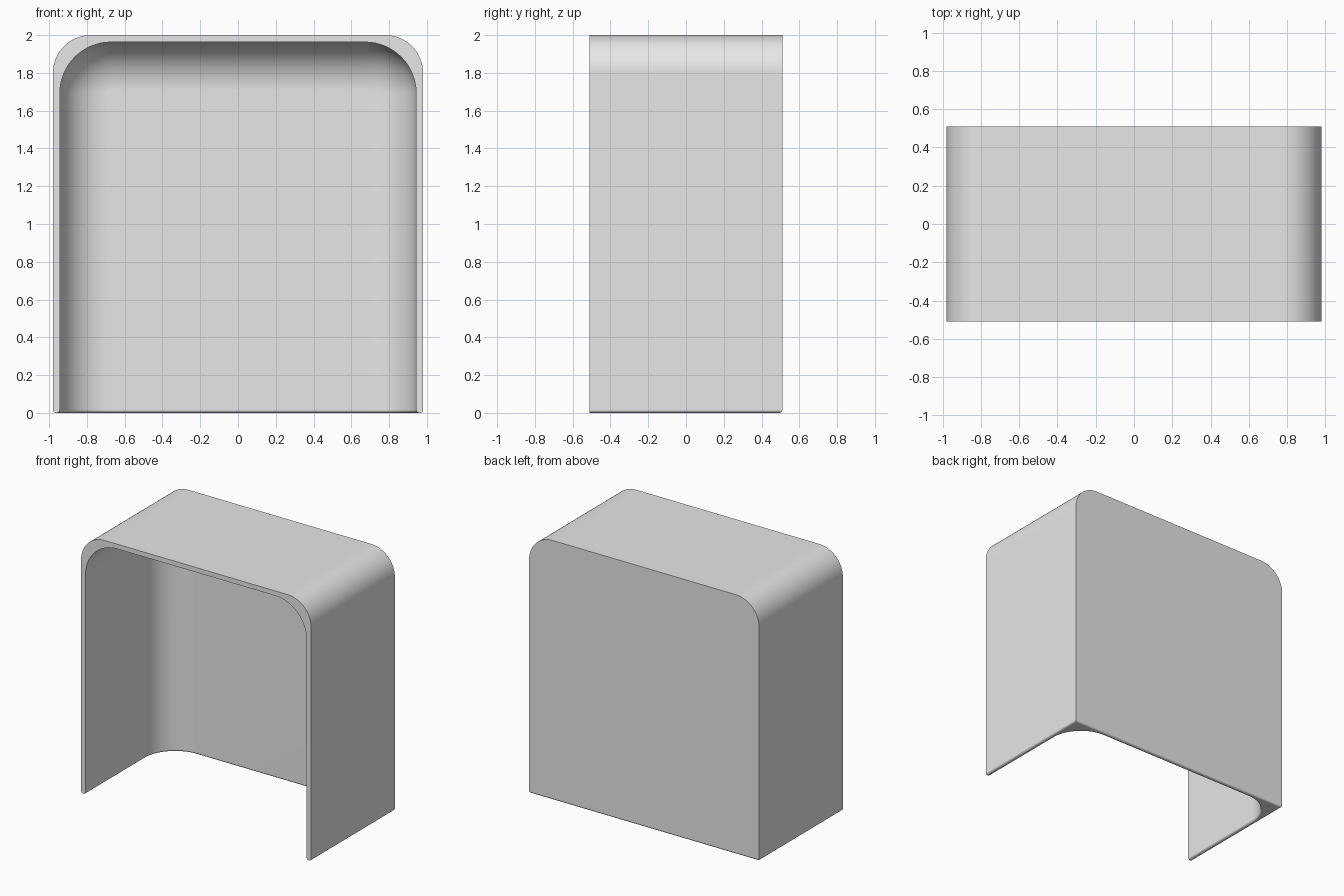
import bpy, bmesh
from math import sin, cos, pi, radians

cube = bpy.data.objects.get("Cube")
if cube:
    bpy.data.objects.remove(cube)

HALF_W, HEIGHT, HALF_D = 0.98, 2.0, 0.51
WALL = 0.037
OUTER_R, INNER_R, FILLET = 0.2, 0.27, 0.255
STEPS = 16


def arch(half_w, top, radius, y):
    """Open arch from the lower left, over the rounded top, to the lower right."""
    pts = [(-half_w, y, 0)]
    for side in (-1, 1):
        for i in range(STEPS + 1):
            a = pi / 2 * i / STEPS
            across, up = (cos(a), sin(a)) if side < 0 else (sin(a), cos(a))
            pts.append((side * (half_w - radius + radius * across), y,
                        top - radius + radius * up))
    return pts + [(half_w, y, 0)]


# Outer skin, front rim, then the cavity curving into its back wall
profiles = [arch(HALF_W, HEIGHT, OUTER_R, HALF_D),
            arch(HALF_W, HEIGHT, OUTER_R, -HALF_D),
            arch(HALF_W - WALL, HEIGHT - WALL, INNER_R, -HALF_D)]
for i in range(STEPS + 1):
    a = pi / 2 * i / STEPS
    inset = FILLET * (1 - cos(a))
    y = HALF_D - WALL - FILLET * (1 - sin(a))
    profiles.append(arch(HALF_W - WALL - inset, HEIGHT - WALL - inset,
                         INNER_R - inset, y))

bm = bmesh.new()
rows = [[bm.verts.new(p) for p in prof] for prof in profiles]
for r0, r1 in zip(rows, rows[1:]):
    for j in range(len(r0) - 1):
        bm.faces.new((r0[j], r0[j + 1], r1[j + 1], r1[j]))
bm.faces.new(rows[0])
bm.faces.new(rows[-1])
base = bm.faces.new([r[0] for r in rows] + [r[-1] for r in reversed(rows)])
bmesh.ops.recalc_face_normals(bm, faces=bm.faces[:])

# Round the lower edges, leaving the front ends of the walls square
ends = [{rows[1][k], rows[2][k]} for k in (0, -1)]
edges = [e for e in base.edges if set(e.verts) not in ends]
bmesh.ops.bevel(bm, geom=edges, offset=0.016, segments=4, profile=0.5,
                affect='EDGES', clamp_overlap=True)

mesh = bpy.data.meshes.new("cover_shell")
bm.to_mesh(mesh)
bm.free()
shell = bpy.data.objects.new("cover_shell", mesh)
bpy.context.collection.objects.link(shell)

# Plain grey finish
grey = bpy.data.materials.new("light_grey")
grey.use_nodes = True
grey.diffuse_color = (0.8, 0.8, 0.8, 1)
grey.node_tree.nodes["Principled BSDF"].inputs["Base Color"].default_value = (0.8, 0.8, 0.8, 1)
mesh.materials.append(grey)

# Smooth curves with crisp rims
bpy.ops.object.select_all(action='DESELECT')
shell.select_set(True)
bpy.context.view_layer.objects.active = shell
bpy.ops.object.shade_smooth_by_angle(angle=radians(30))
weighted = shell.modifiers.new("even_shading", 'WEIGHTED_NORMAL')
weighted.keep_sharp = True
